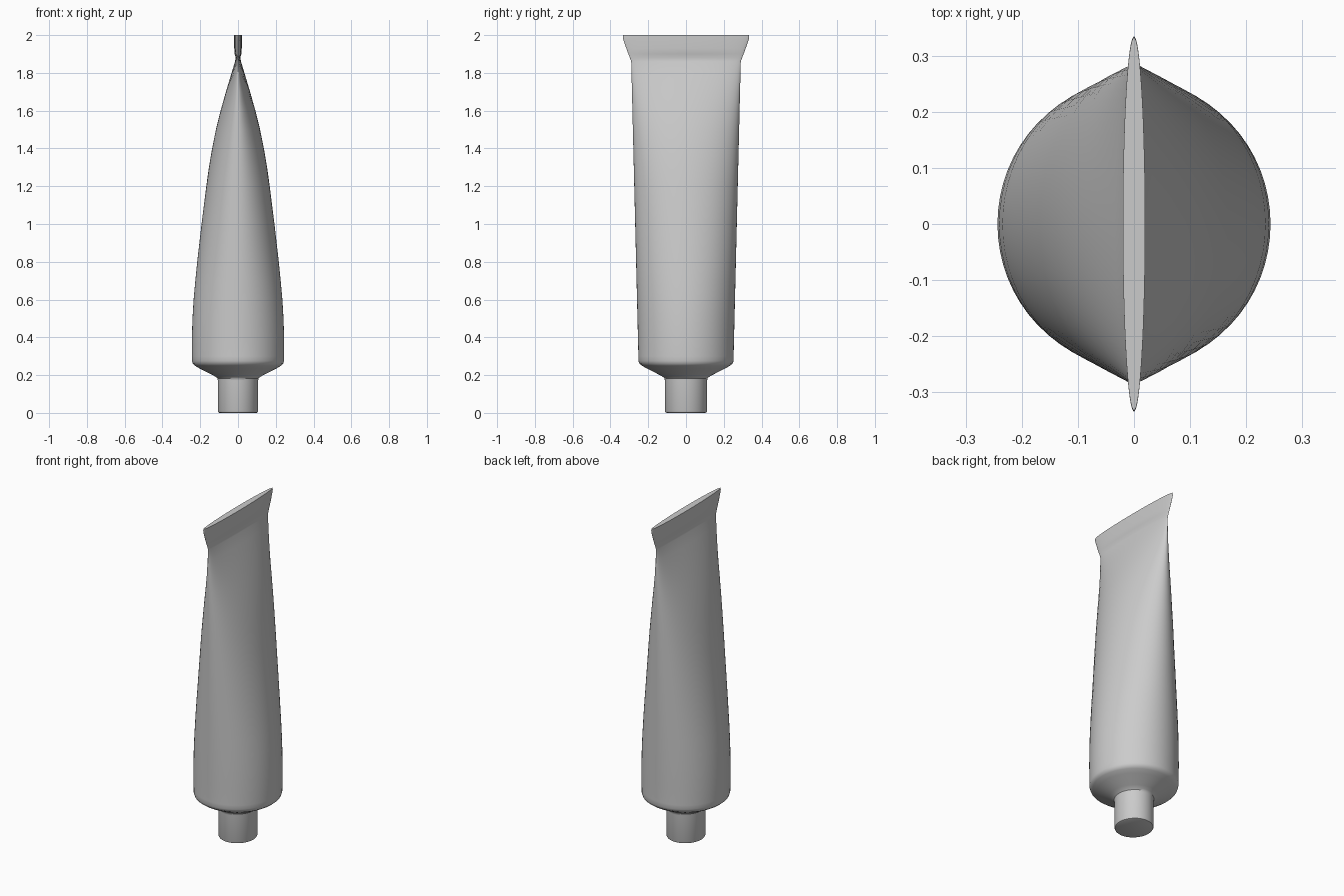
import bpy, bmesh, math

if "Cube" in bpy.data.objects:
    bpy.data.objects.remove(bpy.data.objects["Cube"])

SIDES = 64


def loft(name, sections, angle=35):
    """Skin a stack of elliptical sections (z, half width x, half width y)."""
    bm = bmesh.new()
    rings = []
    for z, rx, ry in sections:
        rings.append([bm.verts.new((rx * math.cos(2 * math.pi * i / SIDES),
                                    ry * math.sin(2 * math.pi * i / SIDES), z))
                      for i in range(SIDES)])
    for a, b in zip(rings, rings[1:]):
        for i in range(SIDES):
            j = (i + 1) % SIDES
            bm.faces.new((a[i], a[j], b[j], b[i]))
    bm.faces.new(rings[0][::-1])
    bm.faces.new(rings[-1])
    bmesh.ops.recalc_face_normals(bm, faces=bm.faces)
    mesh = bpy.data.meshes.new(name)
    bm.to_mesh(mesh)
    bm.free()
    obj = bpy.data.objects.new(name, mesh)
    bpy.context.collection.objects.link(obj)
    bpy.ops.object.select_all(action='DESELECT')
    obj.select_set(True)
    bpy.context.view_layer.objects.active = obj
    bpy.ops.object.shade_smooth_by_angle(angle=math.radians(angle))
    return obj


# Neck with softened bottom edge, then sloped shoulder
neck = [(0.0, 0.098, 0.102), (0.003, 0.104, 0.109), (0.01, 0.107, 0.112),
        (0.172, 0.107, 0.112), (0.183, 0.109, 0.114)]
shoulder = [(0.19, 0.117, 0.121), (0.2, 0.134, 0.138), (0.235, 0.203, 0.207),
            (0.25, 0.228, 0.233), (0.26, 0.239, 0.246), (0.275, 0.243, 0.252)]

# Body flattening from round to a thin edge while widening slightly in y
body_x = [(0.3, 0.244), (0.4, 0.244), (0.5, 0.241), (0.6, 0.235), (0.7, 0.226),
          (0.8, 0.216), (1.0, 0.193), (1.2, 0.168), (1.3, 0.154), (1.4, 0.137),
          (1.5, 0.117), (1.6, 0.092), (1.7, 0.064), (1.8, 0.034), (1.86, 0.016)]
body = [(z, x, 0.252 + 0.038 * (z - 0.3) / 1.56) for z, x in body_x]

# Crimped, flared seal
seal = [(1.88, 0.012, 0.297), (1.9, 0.018, 0.305), (1.93, 0.02, 0.316),
        (1.975, 0.02, 0.332), (1.99, 0.02, 0.335), (2.0, 0.02, 0.333)]

loft("squeeze_tube", neck + shoulder + body + seal)
